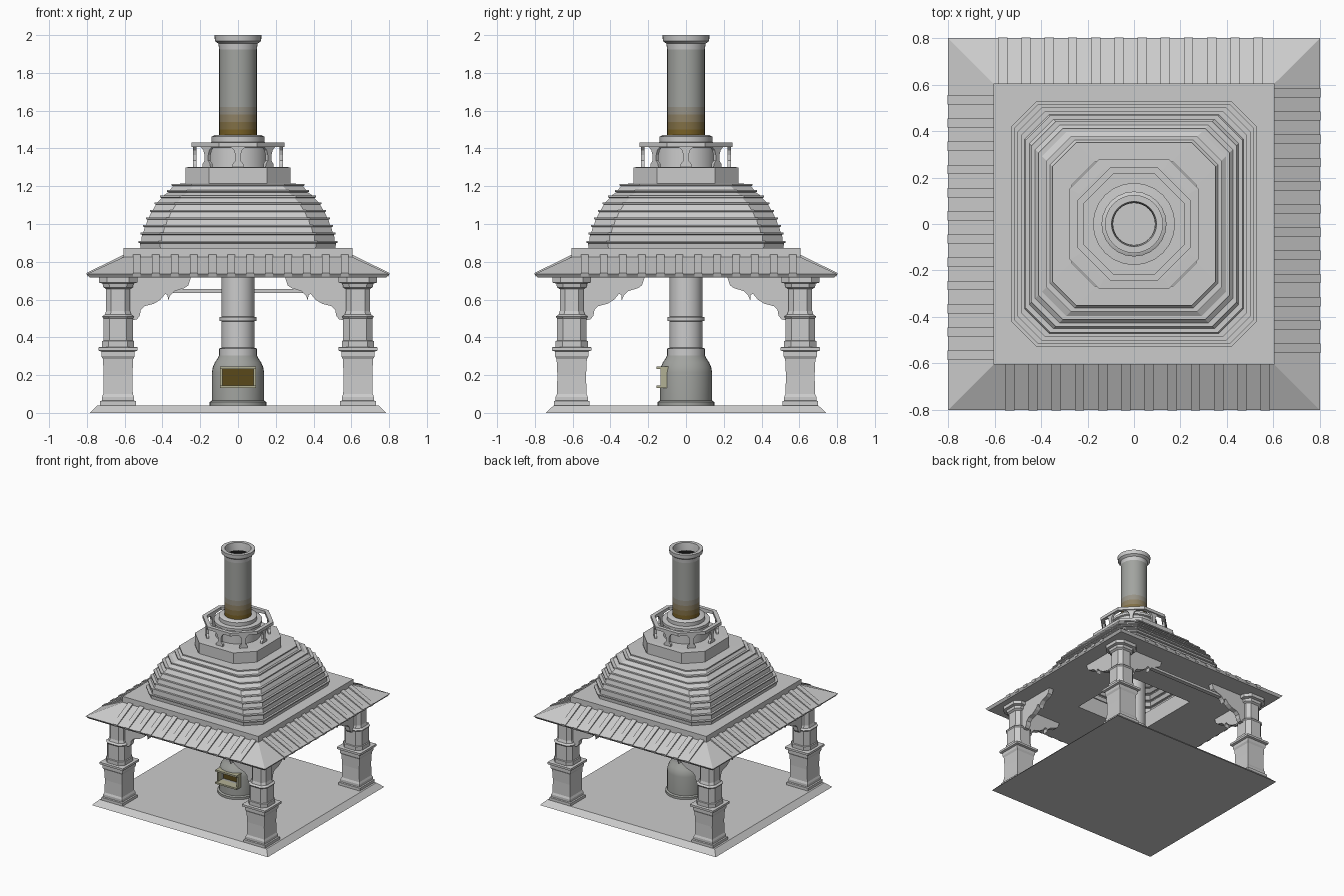
import bpy, bmesh, math
from mathutils import Matrix, Vector

if "Cube" in bpy.data.objects:
    bpy.data.objects.remove(bpy.data.objects["Cube"])


def mat(name, rgb):
    m = bpy.data.materials.new(name)
    m.diffuse_color = (*rgb, 1)
    m.use_nodes = True
    m.node_tree.nodes["Principled BSDF"].inputs["Base Color"].default_value = m.diffuse_color
    return m


def finish(name, bm, material=None, smooth=False):
    bmesh.ops.recalc_face_normals(bm, faces=bm.faces)
    me = bpy.data.meshes.new(name)
    bm.to_mesh(me)
    bm.free()
    ob = bpy.data.objects.new(name, me)
    bpy.context.collection.objects.link(ob)
    if material:
        me.materials.append(material)
    if smooth:
        bpy.ops.object.select_all(action='DESELECT')
        ob.select_set(True)
        bpy.context.view_layer.objects.active = ob
        bpy.ops.object.shade_smooth_by_angle(angle=math.radians(35))
    return ob


def skin(bm, rings, closed=False, caps=True):
    """Bridge a list of point rings."""
    vs = [[bm.verts.new(p) for p in r] for r in rings]
    pairs = list(zip(vs, vs[1:])) + ([(vs[-1], vs[0])] if closed else [])
    for a, b in pairs:
        for i in range(len(a)):
            j = (i + 1) % len(a)
            bm.faces.new((a[i], a[j], b[j], b[i]))
    if caps and not closed:
        bm.faces.new(vs[0])
        bm.faces.new(vs[-1])


def rect(hx, hy, z, c=0, at=(0, 0)):
    """Rectangle ring, with corner chamfer c when given."""
    if c:
        pts = [(hx, -hy + c), (hx, hy - c), (hx - c, hy), (c - hx, hy),
               (-hx, hy - c), (-hx, c - hy), (c - hx, -hy), (hx - c, -hy)]
    else:
        pts = [(hx, -hy), (hx, hy), (-hx, hy), (-hx, -hy)]
    return [(x + at[0], y + at[1], z) for x, y in pts]


def loft(name, rings, **kw):
    bm = bmesh.new()
    skin(bm, rings, **kw)
    return finish(name, bm)


def lathe(name, prof, n=32, material=None, **kw):
    bm = bmesh.new()
    skin(bm, [[(r * math.cos(2 * math.pi * i / n), r * math.sin(2 * math.pi * i / n), z)
               for i in range(n)] for r, z in prof], **kw)
    return finish(name, bm, material, True)


def box(name, x0, x1, y0, y1, z0, z1, material=None):
    bm = bmesh.new()
    skin(bm, [[(x0, y0, z), (x1, y0, z), (x1, y1, z), (x0, y1, z)] for z in (z0, z1)])
    return finish(name, bm, material)


def plate(bm, outline, t, M):
    """Extruded (u, z) outline, thickness t, placed by matrix M."""
    skin(bm, [[M @ Vector((u, s * t / 2, z)) for u, z in outline] for s in (-1, 1)])


brown = mat("ember_brown", (0.10, 0.065, 0.01))
olive = mat("olive_frame", (0.45, 0.44, 0.3))
iron = mat("iron", (0.36, 0.37, 0.35))

# Floor slab
loft("floor_slab", [rect(.785, .742, 0), rect(.745, .70, .04)])

# Four pillars: square pedestal and chamfered upper shaft
pedestal = [(.095, .04), (.095, .062), (.085, .065), (.085, .085), (.078, .10), (.076, .2),
            (.08, .285), (.088, .30), (.088, .325), (.104, .33), (.104, .347), (.09, .35)]
shaft = [(.085, .35), (.085, .38), (.078, .383), (.078, .50), (.085, .51), (.07, .52),
         (.063, .54), (.063, .655), (.078, .665), (.082, .685), (.102, .69), (.102, .716)]
bracket = [(.04, .716), (.04, .485), (.10, .495), (.115, .515), (.12, .545), (.14, .565), (.19, .578),
           (.225, .60), (.25, .63), (.262, .625), (.265, .595), (.275, .62), (.30, .645),
           (.35, .66), (.372, .675), (.385, .716)]
for sx in (-1, 1):
    for sy in (-1, 1):
        px, py = sx * .635, sy * .605
        tag = ("left" if sx < 0 else "right") + ("_front" if sy < 0 else "_back")
        loft("pedestal_" + tag, [rect(h, h, z, at=(px, py)) for h, z in pedestal])
        loft("pillar_" + tag, [rect(h, h, z, h * .42, (px, py)) for h, z in shaft])
        # Scalloped brackets towards the neighbouring pillars
        bm = bmesh.new()
        T = Matrix.Translation((px, py, 0))
        plate(bm, bracket, .04, T @ Matrix.Rotation(0 if sx < 0 else math.pi, 4, 'Z'))
        plate(bm, bracket, .04, T @ Matrix.Rotation(-sy * math.pi / 2, 4, 'Z'))
        finish("brackets_" + tag, bm)
box("back_tie_bar", -.37, .37, .585, .62, .635, .655)

# Sloped eaves with upper slab and square ceiling opening
loft("eaves_roof", [rect(h, h, z) for h, z in
     [(.30, .716), (.785, .716), (.80, .735), (.605, .825), (.605, .873), (.45, .873), (.30, .85)]],
     closed=True)

# Raised battens down all four eaves
bm = bmesh.new()
for k in range(4):
    R = Matrix.Rotation(k * math.pi / 2, 4, 'Z')
    for i in range(12):
        x = -.555 + i * .1
        skin(bm, [[R @ Vector((x + dx, -y, z)) for y, z in
                   [(.60, .815), (.797, .722), (.803, .74), (.60, .84)]] for dx in (0, .04)])
finish("eaves_battens", bm)

# Stepped dome with chamfered corners
steps = [(.52, .873), (.515, .91), (.505, .955), (.49, .995), (.475, 1.035),
         (.455, 1.075), (.43, 1.115), (.40, 1.15), (.365, 1.18), (.34, 1.212)]
rings = []
for (h, z), (h2, z2) in zip(steps, steps[1:]):
    for r, zz in [(h - .004, z), (h2 + .004, z2 - .012), (h2 + .012, z2 - .009), (h2 + .012, z2)]:
        rings.append(rect(r, r, zz, .105))
rings.append(rect(.27, .27, 1.214, .105))
loft("stepped_dome", rings, caps=False)

# Octagonal drum
loft("dome_drum", [rect(h, h, z, h * .45) for h, z in
                   [(.277, 1.205), (.277, 1.30), (.235, 1.302)]])

# Octagonal railing with flared posts at each face middle
oct_c = 2 - math.sqrt(2)
loft("railing_top", [rect(h, h, z, h * oct_c) for h, z in
                     [(.245, 1.408), (.245, 1.432), (.215, 1.432), (.215, 1.408)]], closed=True)
half = [(.03, 1.30), (.028, 1.318), (.014, 1.335), (.014, 1.365), (.022, 1.39), (.042, 1.41)]
post = half + [(-u, z) for u, z in reversed(half)]
bm = bmesh.new()
for k in range(8):
    plate(bm, post, .018, Matrix.Rotation(k * math.pi / 4, 4, 'Z') @ Matrix.Translation((0, -.228, 0)))
finish("railing_posts", bm)

# Chimney collar, pipe and cap
lathe("chimney_collar", [(.165, 1.30), (.165, 1.405), (.177, 1.41), (.177, 1.43), (.14, 1.433),
                         (.14, 1.462), (.125, 1.47), (.098, 1.47)], 24, caps=False)
pipe = lathe("chimney_pipe", [(.1, 1.46), (.1, 1.50), (.1, 1.54), (.1, 1.58), (.1, 1.62), (.1, 1.93)],
             material=iron, caps=False)
shades = [(.19, .12, .02), (.22, .16, .06), (.27, .22, .13), (.31, .29, .24)]
for i, c in enumerate(shades):
    pipe.data.materials.append(mat("soot_%d" % i, c))
for p in pipe.data.polygons:
    band = int((p.center.z - 1.46) / .04)
    p.material_index = band + 1 if band < 4 else 0
lathe("chimney_cap", [(.1, 1.925), (.104, 1.955), (.122, 1.968), (.125, 2.0), (.097, 2.0),
                      (.092, 1.96), (.09, 1.93)], caps=False)
lathe("chimney_flue", [(.09, 1.94), (.09, 1.4)], material=mat("soot_black", (.01, .01, .01)), caps=False)

# Stove body with cut fire opening
stove = lathe("stove_body", [(.15, .04), (.15, .058), (.138, .065), (.138, .215), (.134, .24),
                             (.122, .268), (.108, .288), (.1, .305)], material=iron)
cutter = box("opening_cutter", -.085, .085, -.2, -.05, .145, .235)
cutter.hide_render = True
mod = stove.modifiers.new("opening", 'BOOLEAN')
mod.operation, mod.object, mod.solver = 'DIFFERENCE', cutter, 'EXACT'
bpy.context.view_layer.objects.active = stove
bpy.ops.object.modifier_apply(modifier=mod.name)
bpy.data.objects.remove(cutter)
box("firebox_back", -.085, .085, -.065, -.055, .145, .235, brown)
for nm, z0, z1 in (("top", .232, .245), ("bottom", .133, .146)):
    box("door_frame_" + nm, -.095, .095, -.155, -.09, z0, z1, olive)
for s in (-1, 1):
    box("door_frame_side_" + ("left" if s < 0 else "right"), min(s * .083, s * .095),
        max(s * .083, s * .095), -.135, -.09, .14, .24, olive)

# Stove pipe rising through the ceiling
lathe("stove_pipe", [(.1, .303), (.1, .34), (.087, .345), (.087, .485), (.099, .487), (.099, .507),
                     (.087, .509), (.087, 1.25)])
